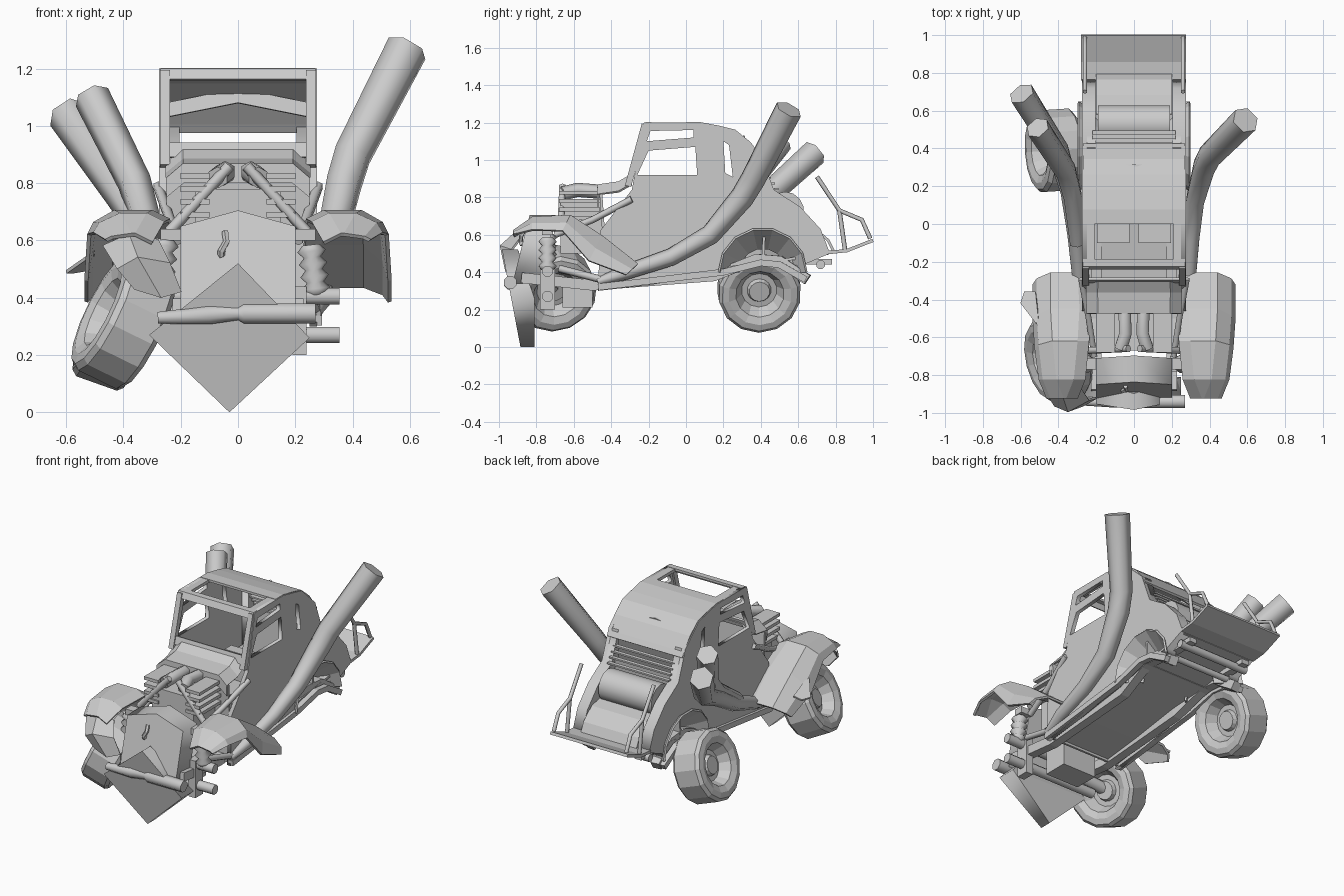
import bpy, bmesh, math
from mathutils import Vector, Matrix

if "Cube" in bpy.data.objects:
    bpy.data.objects.remove(bpy.data.objects["Cube"])

def finish(name, bm, solid=0):
    bmesh.ops.remove_doubles(bm, verts=bm.verts, dist=1e-5)
    bmesh.ops.recalc_face_normals(bm, faces=bm.faces)
    me = bpy.data.meshes.new(name)
    bm.to_mesh(me); bm.free()
    ob = bpy.data.objects.new(name, me)
    bpy.context.collection.objects.link(ob)
    if solid:
        m = ob.modifiers.new("thickness", 'SOLIDIFY')
        m.thickness, m.offset = solid, 0
    return ob

def rings(name, centers, quats, radii, n, smooth=True):
    bm = bmesh.new(); rows = []
    for c, q, r in zip(centers, quats, radii):
        rows.append([bm.verts.new(Vector(c) + q @ Vector((r*math.cos((i+.5)*2*math.pi/n), r*math.sin((i+.5)*2*math.pi/n), 0))) for i in range(n)])
    for a, b in zip(rows, rows[1:]):
        for i in range(n):
            f = bm.faces.new((a[i], a[(i+1) % n], b[(i+1) % n], b[i]))
            f.smooth = smooth and n > 5
    bm.faces.new(rows[0][::-1]); bm.faces.new(rows[-1])
    return finish(name, bm)

def tube(name, pts, r, n=8):
    P = [Vector(p[:3]) for p in pts]
    R = [p[3] if len(p) > 3 else r for p in pts]
    T = [(P[min(i+1, len(P)-1)] - P[max(i-1, 0)]).normalized() for i in range(len(P))]
    q = T[0].to_track_quat('Z', 'Y'); Q = [q]
    for a, b in zip(T, T[1:]):
        q = a.rotation_difference(b) @ q; Q.append(q)
    return rings(name, P, Q, R, n)

def lathe(name, prof, c, axis, n=14, smooth=True):
    ax = Vector(axis).normalized(); q = ax.to_track_quat('Z', 'Y')
    return rings(name, [Vector(c) + ax*a for a, _ in prof], [q]*len(prof), [r for _, r in prof], n, smooth)

def box(name, lo, hi):
    bm = bmesh.new()
    lo, hi = Vector(lo), Vector(hi)
    bmesh.ops.create_cube(bm, size=1, matrix=Matrix.Translation((lo+hi)/2) @ Matrix.Diagonal((*(hi-lo), 1)))
    return finish(name, bm)

def plate(name, outline, lo, hi, holes=(), axis='x'):
    cu = bpy.data.curves.new(name, 'CURVE')
    cu.dimensions, cu.fill_mode, cu.extrude = '2D', 'BOTH', (hi-lo)/2
    for pts in [outline, *holes]:
        s = cu.splines.new('POLY'); s.points.add(len(pts)-1)
        for p, (u, v) in zip(s.points, pts):
            p.co = (u, v, 0, 1)
        s.use_cyclic_u = True
    tmp = bpy.data.objects.new("tmp", cu)
    bpy.context.collection.objects.link(tmp)
    bpy.context.view_layer.update()
    me = bpy.data.meshes.new_from_object(tmp.evaluated_get(bpy.context.evaluated_depsgraph_get()))
    bm = bmesh.new(); bm.from_mesh(me)
    bpy.data.objects.remove(tmp); bpy.data.meshes.remove(me)
    m = (lo+hi)/2
    for v in bm.verts:
        u, w, t = v.co
        v.co = (t+m, u, w) if axis == 'x' else (u, t+m, w)
    return finish(name, bm)

def loft(name, sections, t=.012):
    bm = bmesh.new()
    rows = [[bm.verts.new(p) for p in s] for s in sections]
    for a, b in zip(rows, rows[1:]):
        for i in range(len(a)-1):
            bm.faces.new((a[i], a[i+1], b[i+1], b[i]))
    return finish(name, bm, t)

def strip(name, yz, x0, x1, t=.015):
    return loft(name, [[(x0, y, z), (x1, y, z)] for y, z in yz], t)

# cab side walls with window openings and rear wheel arch
def arc(r):
    return [(.41+r*math.cos(a), .4+r*math.sin(a)) for a in [math.pi*i/7 for i in range(8)]]
arch = arc(.22)
tail = [(.40, 1.03), (.47, .84), (.61, .75), (.72, .63), (.77, .50), (.63, .44)]
side = [(-.22, 1.2), (.075, 1.2), (.26, 1.16)] + tail + arch + [(-.2, .33), (-.47, .30), (-.46, .62), (-.29, .84)]
holes = [[(-.26, .92), (-.20, 1.05), (.05, 1.07), (.06, .92)],
         [(-.21, 1.10), (-.19, 1.155), (.04, 1.16), (.04, 1.12)],
         [(.20, 1.10), (.23, 1.08), (.25, .91), (.21, .93)]]
for s, tag in ((1, "right"), (-1, "left")):
    plate(tag+"_cab_side", side, *sorted((s*.25, s*.275)), holes)
    plate(tag+"_rear_quarter", tail + arch[:4] + [(.40, .62)], *sorted((s*.205, s*.25)))
    loft(tag+"_wheel_arch", [[(s*.16, *a), (s*.25, *b), (s*.295, *c)] for a, b, c in zip(arc(.13), arc(.2), arc(.235))])

# roof, sunroof frame and windscreen frame
strip("roof", [(0, 1.195), (.075, 1.195), (.18, 1.175), (.26, 1.155), (.34, 1.09), (.40, 1.01), (.42, .98)], -.27, .27)
strip("roof_front_bar", [(-.235, 1.16), (-.22, 1.195), (-.185, 1.195)], -.27, .27)
for s in (1, -1):
    box("sunroof_rail", (s*.24-.03, -.2, 1.18), (s*.24+.03, .01, 1.2))
    tube("windscreen_pillar", [(s*.255, -.22, 1.19), (s*.255, -.31, .86)], .024, 4)
strip("windscreen_lower_bar", [(-.29, .94), (-.305, .89)], -.27, .27)
loft("rear_cab_brace", [[(x, .30, z), (x, .31, z+.05)] for x, z in ((-.25, 1.03), (0, 1.08), (.25, 1.03))])

# cowl, firewall, floor and seats
loft("cowl", [[(-.25, y, z-.05), (-.19, y, z), (.19, y, z), (.25, y, z-.05)] for y, z in ((-.29, .92), (-.36, .88), (-.47, .865), (-.47, .80))])
strip("firewall", [(-.455, .82), (-.44, .6), (-.45, .31)], -.25, .25)
strip("floor", [(-.46, .33), (-.2, .36), (.2, .42), (.42, .45), (.76, .5)], -.25, .25)
strip("rear_bulkhead", [(.43, .86), (.41, .44)], -.25, .25)
for s in (1, -1):
    box("seat_base", (s*.11-.085, -.1, .42), (s*.11+.085, .14, .52))
    box("seat_back", (s*.11-.085, .14, .42), (s*.11+.085, .21, .70))
for i in range(4):
    box("rear_louver", (-.22, .41+.02*i, .93-.03*i), (.22, .435+.02*i, .94-.03*i))

# rear tank, boot panel and drop tailgate with guard rails
tube("rear_tank", [(-.19, .53, .73), (.19, .53, .73)], .10, 14)
strip("boot_panel", [(.58, .66), (.68, .64), (.76, .57), (.79, .51)], -.2, .2)
strip("tailgate", [(.76, .505), (.86, .515), (1.0, .57)], -.28, .275, .018)
for s in (1, -1):
    x = s*.26
    tube("tailgate_rail", [(x, .70, .91), (x, .82, .73), (x, .94, .68), (x, .985, .58)], .012, 6)
    tube("tailgate_post", [(x, .82, .73), (x, .85, .52)], .012, 6)
    tube("chassis_rail", [(s*.2, -.88, .37), (s*.2, -.5, .33), (s*.2, .15, .38), (s*.22, .38, .47), (s*.22, .5, .46), (s*.24, .65, .36)], .04, 4)
    box("rear_bumper_arm", (s*.2-.025, .55, .44), (s*.2+.025, .78, .47))
    tube("running_board", [(s*.275, -.47, .32), (s*.275, .2, .40), (s*.28, .40, .45), (s*.28, .5, .44), (s*.28, .64, .36)], .025, 4)
tube("rear_crossbar", [(-.25, .72, .44), (.25, .72, .44)], .025)
tube("rear_crossbar_front", [(-.25, .60, .42), (.25, .60, .42)], .02)

# engine with twin intakes
box("engine_block", (-.15, -.67, .50), (.15, -.45, .78))
box("oil_pan", (-.12, -.66, .21), (.12, -.5, .36))
for s in (1, -1):
    tube("intake", [(s*.05, -.46, .83), (s*.045, -.58, .84), (s*.07, -.66, .82)], .038, 6)
    for i in range(4):
        box("engine_rib", (s*.15-.05, -.68, .68+.045*i), (s*.15+.05, -.46, .70+.045*i))
    tube("nose_brace", [(s*.03, -.66, .86), (s*.24, -.67, .63)], .02, 6)
    tube("side_strut", [(s*.28, -.29, .79), (s*.24, -.50, .68), (s*.21, -.7, .60)], .018, 6)

# nose panel, latch and plough plate
nose = plate("nose", [(-.2, .34), (-.2, .65), (0, .705), (.2, .65), (.2, .34)], -.90, -.76, axis='y')
for v in nose.data.vertices:
    v.co.y += (v.co.z-.45)*.25
tube("nose_latch", [(-.05, -.86, .56), (-.06, -.885, .55), (-.06, -.885, .56), (-.04, -.88, .595), (-.045, -.86, .63)], .012, 5)
plow = plate("plough_plate", [(0, .52), (-.31, .27), (-.03, 0), (.25, .26)], -.95, -.88, axis='y')
for v in plow.data.vertices:
    v.co.y = -.885-v.co.z*.19 if v.co.y < -.92 else -.81-max(0, v.co.z-.3)*.4
tube("front_bumper", [(-.28, -.94, .33, .022), (-.1, -.94, .34, .035), (.0, -.94, .345, .025), (.02, -.94, .345, .037), (.27, -.94, .345, .037)], .035)

# front suspension
for z in (.405, .27):
    tube("axle_stub", [(-.3, -.74, z), (.355, -.74, z)], .031)
box("suspension_bracket", (.19, -.78, .2), (.24, -.70, .44))
tube("lower_link", [(.25, -.68, .42), (.27, -.45, .36)], .02, 6)
for s, z in ((1, .41), (-1, .43)):
    prof = [(i*.022, .05 if i % 2 else .03) for i in range(9)]
    lathe("shock_spring", prof, (s*.275, -.74, z), (-s*.12, 0, 1), 10)
    box("shock_mount", (s*.23-.04, -.77, .60), (s*.23+.04, -.71, .64))

# front mudguards: (y, top z, inner x, outer x, outer y, outer z)
secs = [(-.92, .62, .30, .46, -.92, .60), (-.82, .69, .26, .50, -.82, .625), (-.62, .70, .24, .52, -.66, .62),
        (-.45, .59, .23, .53, -.52, .46), (-.26, .44, .24, .53, -.32, .385)]
for s in (1, -1):
    loft("front_mudguard", [[(s*a, y, z-.03), (s*(a+.06), y, z), (s*(b-.09), y, z), (s*(b-.02), (y+oy)/2, (z+oz)/2), (s*b, oy, oz)] for y, z, a, b, oy, oz in secs], .014)
loft("torn_mudguard_tip", [[(-.47, -.88, .58), (-.38, -.9, .62), (-.28, -.87, .60)],
                           [(-.42, -.96, .50), (-.35, -.99, .54), (-.24, -.93, .52)],
                           [(-.36, -.95, .43), (-.27, -.96, .40), (-.20, -.92, .42)]])
loft("mudguard_shard", [[(-.50, -.55, .56), (-.52, -.36, .50)], [(-.60, -.42, .49), (-.58, -.36, .49)]])

# exhaust stacks
tube("right_exhaust", [(.27, -.47, .35, .022), (.29, -.32, .40, .04), (.305, -.08, .48, .047), (.325, .13, .60, .055), (.37, .30, .80, .065), (.40, .36, .90, .067), (.59, .55, 1.27, .075)], .05, 6)
tube("left_exhaust", [(-.27, -.45, .36, .022), (-.29, -.3, .42, .04), (-.31, -.05, .52, .05), (-.34, .18, .66, .058), (-.40, .38, .76, .065), (-.595, .69, 1.04, .072)], .05, 6)
tube("left_exhaust_upper", [(-.30, -.1, .52, .045), (-.325, .15, .68, .055), (-.36, .28, .80, .06), (-.51, .51, 1.10, .065)], .05, 6)

# two remaining wheels, both leaning out of line
half = [(.045, .055), (.02, .065), (.02, .095), (.085, .13), (.1, .17), (.095, .205), (.075, .222)]
wheel = [(-a, r) for a, r in half] + half[::-1]
lathe("rear_left_wheel", wheel, (-.42, .39, .31), (-.93, -.06, .33), smooth=False)
lathe("front_left_wheel", wheel, (-.40, -.71, .315), (-.86, -.22, .42), smooth=False)
tube("front_left_hub", [(-.2, -.73, .34), (-.4, -.72, .32)], .04)
